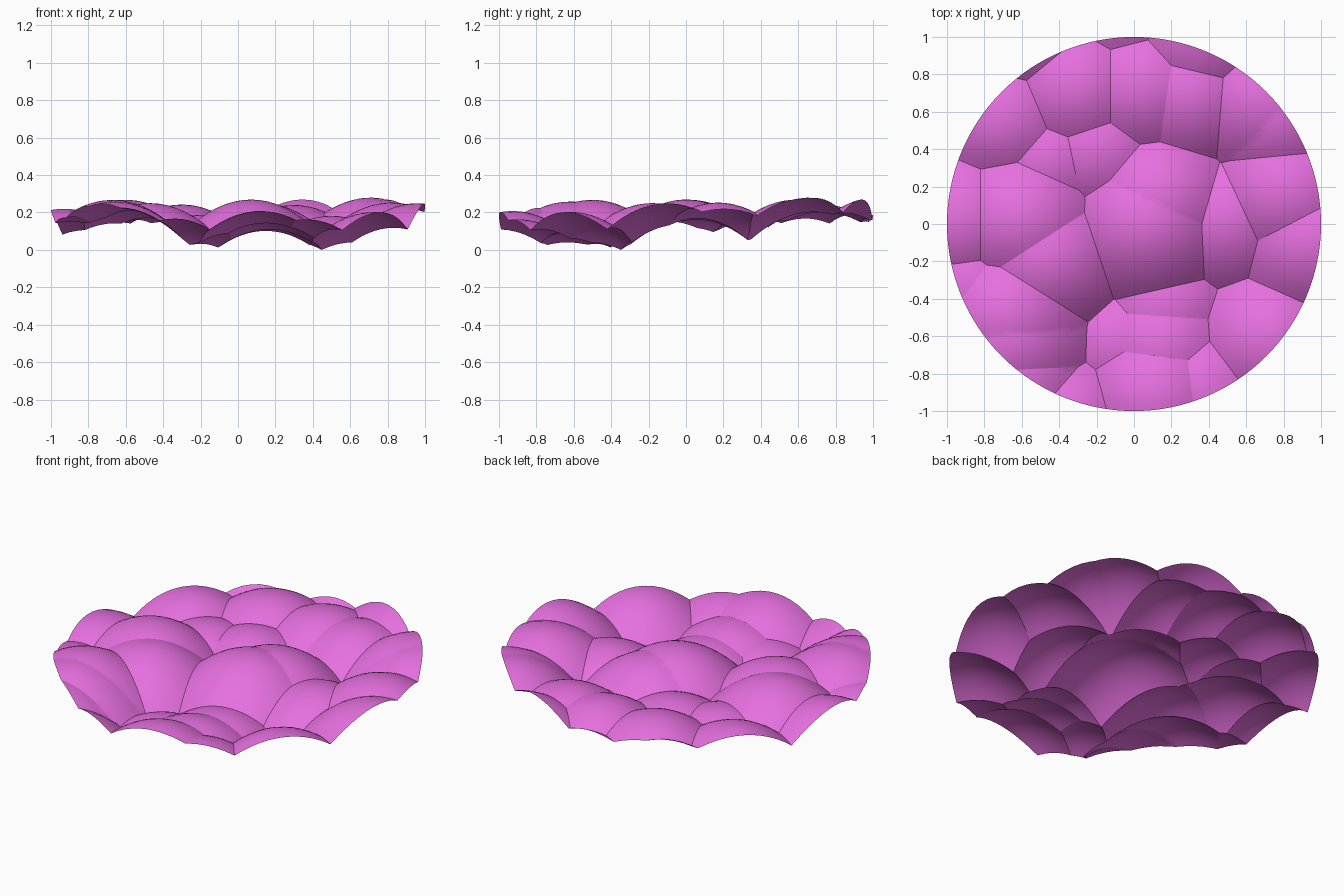
import bpy, bmesh, math
from mathutils import Vector

if "Cube" in bpy.data.objects:
    bpy.data.objects.remove(bpy.data.objects["Cube"])

H, K = 0.28, 1.32   # dome top height and dome steepness

# Domes: centre x, centre y, drop (lowers the top of that dome)
DOMES = [
    (.07, 0, 0), (.129, .127, .0145), (-.47, -.182, .0145), (-.19, .40, .062),
    (-.60, .02, .001), (-.455, .344, .068), (-.93, .02, .037), (-.70, .56, .038),
    (-.30, .73, .02), (.05, .73, .02), (.30, .693, .022), (.71, .66, -.008),
    (.78, .59, .0), (.82, .17, .012), (.50, .02, .066), (.96, -.10, .015),
    (.73, -.62, .05), (.17, -.44, .118), (.155, -.66, .093), (.12, -.93, .046),
    (.36, -.90, .08), (-.06, -.64, .135), (-.67, -.50, .001), (-.66, -.62, .008),
    (-.65, -.84, .03), (-.385, -1.07, .058), (-.88, -.34, .07), (.38, 1.03, -.01),
    (-.58, 1.07, .005), (-.06, 1.16, .036),
]


def flat_disc(segments=128, rings=26):
    bm = bmesh.new()
    centre = bm.verts.new((0, 0, 0))
    prev = None
    for r in range(1, rings + 1):
        ring = [bm.verts.new((math.cos(math.tau * i / segments) * r / rings,
                              math.sin(math.tau * i / segments) * r / rings, 0))
                for i in range(segments)]
        for i in range(segments):
            j = (i + 1) % segments
            if prev:
                bm.faces.new((prev[i], ring[i], ring[j], prev[j]))
            else:
                bm.faces.new((centre, ring[i], ring[j]))
        prev = ring
    return bm


def cut_cell(disc, me):
    """Trim a copy of the disc to the area where one dome is the highest."""
    bm = disc.copy()
    x, y, d = me
    others = sorted((o for o in DOMES if o != me),
                    key=lambda o: (o[0] - x) ** 2 + (o[1] - y) ** 2)
    for ox, oy, od in others:
        n = Vector((ox - x, oy - y, 0))
        rhs = ox * ox + oy * oy + od - x * x - y * y - d
        bmesh.ops.bisect_plane(bm, geom=bm.verts[:] + bm.edges[:] + bm.faces[:],
                               dist=1e-6, plane_co=n * (rhs / (2 * n.length_squared)),
                               plane_no=n.normalized(), clear_outer=True)
        if not bm.faces:
            break
    return bm


# Join all trimmed cells into one sheet
disc = flat_disc()
sheet = bmesh.new()
for dome in DOMES:
    cell = cut_cell(disc, dome)
    copies = {v: sheet.verts.new(v.co) for v in cell.verts}
    for f in cell.faces:
        sheet.faces.new([copies[v] for v in f.verts])
    cell.free()
disc.free()
bmesh.ops.remove_doubles(sheet, verts=sheet.verts[:], dist=1e-4)

# Raise the domes and set the lowest valley on the ground
for v in sheet.verts:
    v.co.z = H - K * min((v.co.x - x) ** 2 + (v.co.y - y) ** 2 + d for x, y, d in DOMES)
low = min(v.co.z for v in sheet.verts)
for v in sheet.verts:
    v.co.z -= low

mesh = bpy.data.meshes.new("bumpy_disc")
sheet.to_mesh(mesh)
sheet.free()
obj = bpy.data.objects.new("bumpy_disc", mesh)
bpy.context.collection.objects.link(obj)

# Orchid colour, smooth domes with sharp creases
mat = bpy.data.materials.new("orchid")
mat.diffuse_color = (0.79, 0.16, 0.74, 1)
mat.use_nodes = True
mat.node_tree.nodes["Principled BSDF"].inputs["Base Color"].default_value = mat.diffuse_color
mesh.materials.append(mat)
bpy.context.view_layer.objects.active = obj
obj.select_set(True)
bpy.ops.object.shade_smooth_by_angle(angle=math.radians(25))
